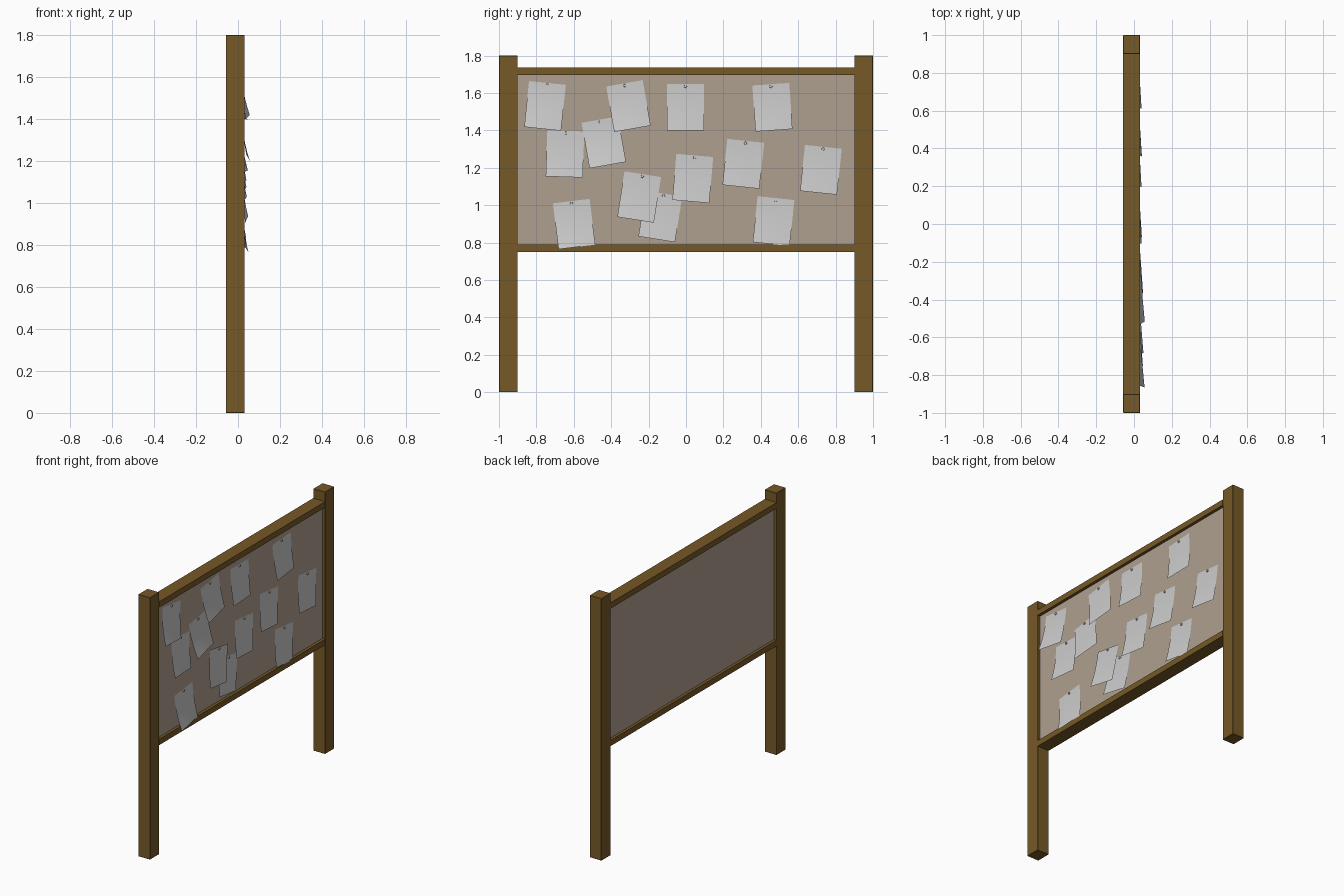
import bpy, bmesh
from math import radians
from mathutils import Matrix

if "Cube" in bpy.data.objects:
    bpy.data.objects.remove(bpy.data.objects["Cube"])


def material(name, rgb):
    m = bpy.data.materials.new(name)
    m.diffuse_color = (*rgb, 1)
    m.use_nodes = True
    m.node_tree.nodes["Principled BSDF"].inputs["Base Color"].default_value = m.diffuse_color
    return m


wood = material("dark_wood", (0.18, 0.10, 0.02))
cork = material("cork", (0.43, 0.35, 0.28))


def finish(name, bm, mat=None):
    me = bpy.data.meshes.new(name)
    bm.to_mesh(me)
    bm.free()
    ob = bpy.data.objects.new(name, me)
    bpy.context.collection.objects.link(ob)
    if mat:
        me.materials.append(mat)
    return ob


def box(name, lo, hi, mat, bevel=0.0):
    bm = bmesh.new()
    bmesh.ops.create_cube(bm, size=1)
    for v in bm.verts:
        v.co = [lo[i] + (v.co[i] + 0.5) * (hi[i] - lo[i]) for i in range(3)]
    if bevel:
        bmesh.ops.bevel(bm, geom=bm.edges[:], offset=bevel, segments=1, affect='EDGES')
    return finish(name, bm, mat)


X0, X1 = -0.058, 0.032      # back and front of the frame
BOARD = 0.012               # face of the pin board

# Posts
box("post_left", (X0, -1, 0), (X1, -0.9, 1.8), wood, 0.002)
box("post_right", (X0, 0.9, 0), (X1, 1, 1.8), wood, 0.002)

# Rails
box("top_rail", (X0, -0.9, 1.695), (X1, 0.9, 1.735), wood)
box("bottom_rail", (X0, -0.9, 0.75), (X1, 0.9, 0.79), wood)

# Recessed board
box("pin_board", (-0.038, -0.9, 0.79), (BOARD, 0.9, 1.695), cork)


def note(i, y, z, angle, curl, lift):
    """Curled sheet hanging from a pin at (y, z)."""
    place = Matrix.Translation((BOARD + lift, y, z)) @ Matrix.Rotation(radians(angle), 4, 'X')
    bm = bmesh.new()
    bmesh.ops.create_grid(bm, x_segments=4, y_segments=6, size=0.5)
    for v in bm.verts:
        u, t = v.co.x + 0.5, 0.5 - v.co.y       # across, down
        x = curl * t ** 2 * (1 - 0.45 * u)
        v.co = place @ Matrix.Translation((x, (u - 0.5) * 0.198, 0.012 - 0.247 * t)).translation
    for f in bm.faces:
        f.smooth = True
    bmesh.ops.recalc_face_normals(bm, faces=bm.faces[:])
    if sum(f.normal.x for f in bm.faces) < 0:
        bmesh.ops.reverse_faces(bm, faces=bm.faces[:])
    finish(f"paper_{i}", bm)
    # Pin head
    bm = bmesh.new()
    bmesh.ops.create_cone(bm, cap_ends=True, segments=10, radius1=0.008, radius2=0.007,
                          depth=0.008,
                          matrix=Matrix.Translation((BOARD + lift + 0.003, y, z))
                          @ Matrix.Rotation(radians(90), 4, 'Y'))
    finish(f"pin_{i}", bm)


# Notes: pin y, pin z, tilt, curl, lift
notes = [
    (-0.742, 1.642, -6, 0.042, 0.002),
    (-0.327, 1.640, 10, 0.032, 0.002),
    (-0.003, 1.635, 0, 0.026, 0.002),
    (0.454, 1.635, 4, 0.026, 0.002),
    (-0.643, 1.386, -2, 0.034, 0.001),
    (-0.459, 1.446, 10, 0.040, 0.005),
    (-0.233, 1.154, -9, 0.030, 0.006),
    (-0.120, 1.050, -9, 0.026, 0.001),
    (0.046, 1.254, -5, 0.028, 0.002),
    (0.318, 1.332, -6, 0.026, 0.002),
    (0.733, 1.300, -6, 0.026, 0.002),
    (-0.612, 1.010, 7, 0.036, 0.002),
    (0.480, 1.026, -6, 0.028, 0.002),
]
for i, n in enumerate(notes, 1):
    note(i, *n)
